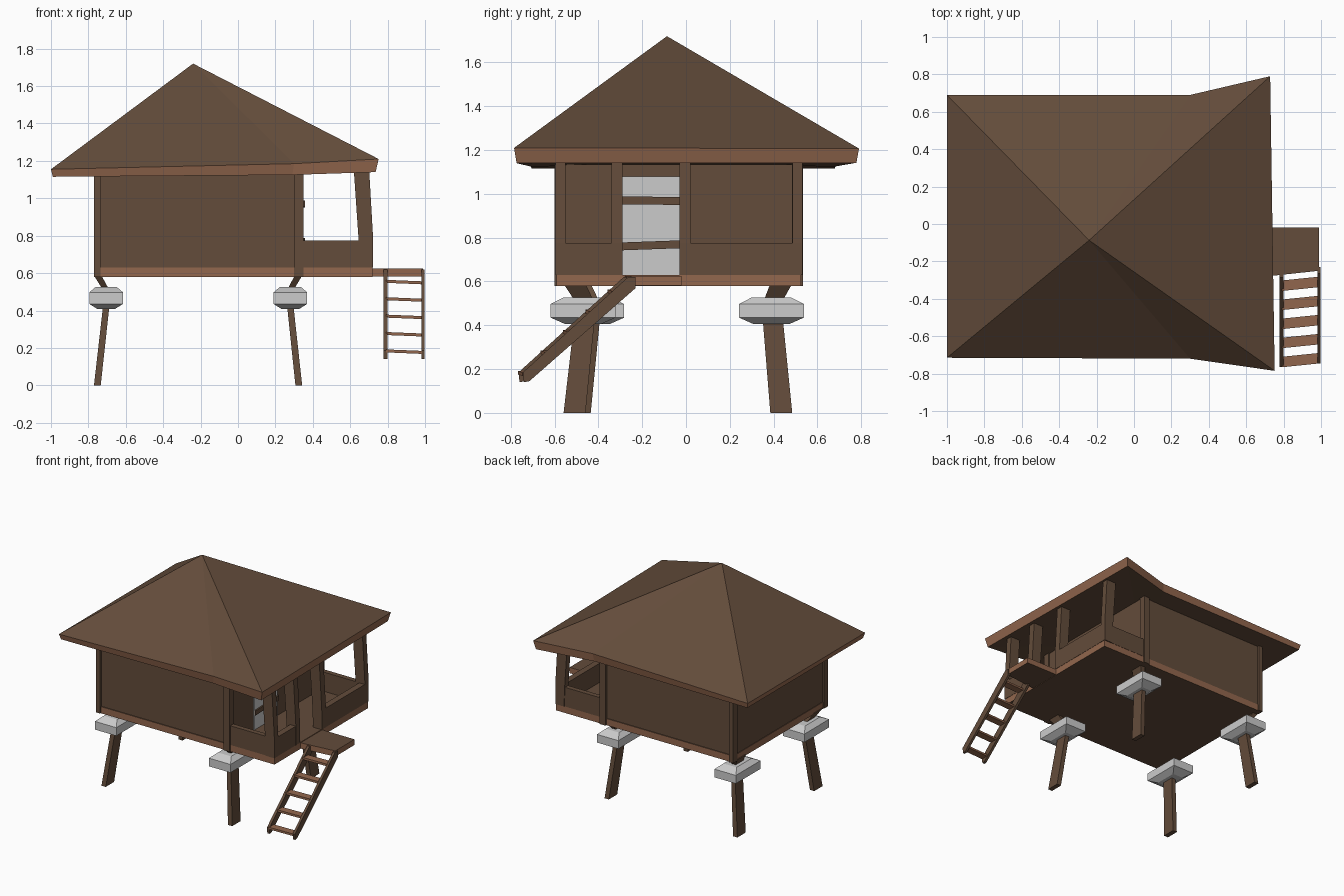
import bpy, bmesh
from mathutils import Vector

if "Cube" in bpy.data.objects:
    bpy.data.objects.remove(bpy.data.objects["Cube"])


def material(name, rgb):
    m = bpy.data.materials.new(name)
    m.diffuse_color = (*rgb, 1)
    m.use_nodes = True
    m.node_tree.nodes["Principled BSDF"].inputs["Base Color"].default_value = m.diffuse_color
    return m


DARK = material("dark_wood", (0.125, 0.072, 0.043))
LIGHT = material("light_wood", (0.29, 0.135, 0.075))


def loft_rings(name, rings, mat=None, side_mat=None):
    """Join rings of points from bottom to top and cap both ends."""
    bm = bmesh.new()
    vs = [[bm.verts.new(p) for p in r] for r in rings]
    n = len(vs[0])
    sides = []
    for a, b in zip(vs, vs[1:]):
        for i in range(n):
            j = (i + 1) % n
            sides.append(bm.faces.new((a[i], a[j], b[j], b[i])))
    bm.faces.new(vs[0][::-1])
    bm.faces.new(vs[-1])
    if side_mat:
        for f in sides:
            f.material_index = 1
    bmesh.ops.recalc_face_normals(bm, faces=bm.faces)
    me = bpy.data.meshes.new(name)
    bm.to_mesh(me)
    bm.free()
    for m in (mat, side_mat):
        if m:
            me.materials.append(m)
    ob = bpy.data.objects.new(name, me)
    bpy.context.collection.objects.link(ob)
    return ob


def loft(name, sections, mat=None, side_mat=None):
    """Sections are rectangles (x0, x1, y0, y1, z)."""
    return loft_rings(name, [[(a, c, z), (b, c, z), (b, d, z), (a, d, z)]
                             for a, b, c, d, z in sections], mat, side_mat)


def box(name, x0, x1, y0, y1, z0, z1, mat=None, side_mat=None):
    return loft(name, [(x0, x1, y0, y1, z0), (x0, x1, y0, y1, z1)], mat, side_mat)


def rect(cx, cy, hx, hy, z):
    return (cx - hx, cx + hx, cy - hy, cy + hy, z)


# Stilts: splayed leg, grey staddle stone, slanted stub up to the floor
for sx, tag_x in ((-1, "left"), (1, "right")):
    for sy, tag_y in ((-1, "front"), (1, "back")):
        tag = f"{tag_y}_{tag_x}"
        foot_x, top_x = (-0.752, -0.705) if sx < 0 else (0.325, 0.28)
        foot_y, top_y = (-0.497, -0.452) if sy < 0 else (0.435, 0.397)
        if sy < 0:
            shift = 0.012 * -sx
            foot_y += shift
            top_y += shift
        pad_y = 0.39 if sy > 0 else -0.45 - 0.02 * sx
        loft("leg_" + tag, [rect(foot_x, foot_y, 0.018, 0.05, 0),
                            rect(top_x, top_y, 0.017, 0.046, 0.42)], DARK)
        loft("staddle_stone_" + tag, [rect(top_x, pad_y, 0.045, 0.085, 0.407),
                                      rect(top_x, pad_y, 0.09, 0.148, 0.435),
                                      rect(top_x, pad_y, 0.09, 0.148, 0.497),
                                      rect(top_x, pad_y, 0.055, 0.09, 0.527)])
        loft("stub_" + tag, [rect(top_x, top_y, 0.017, 0.043, 0.51),
                             rect(foot_x, foot_y, 0.02, 0.05, 0.59)], DARK)

# Floor slab and closed room
box("floor", -0.765, 0.72, -0.592, 0.525, 0.58, 0.63, DARK, LIGHT)
box("room_walls", -0.76, 0.34, -0.585, 0.518, 0.63, 1.135, DARK)

# Room corner posts
for x0, x1 in ((-0.77, -0.735), (0.30, 0.35)):
    for y0, y1 in ((-0.60, -0.55), (0.485, 0.535)):
        box("room_post", x0, x1, y0, y1, 0.58, 1.135, DARK)

# Grey door with two slightly tilted battens
box("door", 0.335, 0.347, -0.30, -0.02, 0.63, 1.08)
for z, dz in ((0.969, -0.003), (0.765, 0.01)):
    batten = box("door_batten", 0.345, 0.357, -0.30, -0.02, z - 0.018, z + 0.018, DARK)
    for v in batten.data.vertices:
        v.co.z += dz * (1 if v.co.y > -0.16 else -1) / 2

# Porch: low walls and posts leaning inwards
for y0, y1 in ((-0.592, -0.555), (0.49, 0.527)):
    box("porch_side_wall", 0.35, 0.72, y0, y1, 0.63, 0.775, DARK)
for y0, y1 in ((-0.595, -0.29), (-0.03, 0.53)):
    box("porch_front_wall", 0.675, 0.722, y0, y1, 0.63, 0.775, DARK)
for y0, y1 in ((-0.597, -0.55), (-0.34, -0.29), (-0.03, 0.02), (0.487, 0.532)):
    loft("porch_post", [(0.65, 0.723, y0, y1, 0.63), (0.645, 0.723, y0, y1, 0.775),
                        (0.62, 0.702, y0, y1, 1.14)], DARK)

# Landing outside the porch
plan = [(0.71, -0.28), (0.99, -0.25), (0.99, -0.02), (0.71, -0.02)]
loft_rings("landing", [[(x, y, z) for x, y in plan] for z in (0.582, 0.625)], DARK, LIGHT)

# Ladder: two sloping rails and five rungs
rail = [(-0.76, 0.14), (-0.735, 0.145), (-0.25, 0.57), (-0.25, 0.62), (-0.285, 0.62), (-0.765, 0.185)]
for x0, x1, dy in ((0.778, 0.798, 0), (0.98, 0.998, 0.02)):
    loft_rings("ladder_rail", [[(x, y + dy, z) for y, z in rail] for x in (x0, x1)], DARK)
for i in range(5):
    y, z = -0.728 + 0.102 * i, 0.172 + 0.093 * i
    rung = box("ladder_rung", 0.79, 0.985, y - 0.028, y + 0.028, z, z + 0.016, LIGHT)
    for v in rung.data.vertices:
        right = v.co.x > 0.9
        v.co.y += 0.01 if right else -0.01
        v.co.z += -0.004 if right else 0.004

# Hipped roof with flared porch corners: soffit, light fascia, four slopes
eave = [(-1, -0.715, 1.155), (0.30, -0.72, 1.185), (0.752, -0.785, 1.21),
        (0.728, 0.79, 1.207), (0.30, 0.69, 1.185), (-1, 0.69, 1.155)]
depth = [0.04, 0.06, 0.07, 0.065, 0.06, 0.04]
bm = bmesh.new()
top = [bm.verts.new(p) for p in eave]
low = [bm.verts.new((x * 0.985 - 0.005, y * 0.985, z - d)) for (x, y, z), d in zip(eave, depth)]
apex = bm.verts.new((-0.24, -0.087, 1.72))
under = bm.verts.new((-0.1, -0.03, 1.135))
for i in range(6):
    j = (i + 1) % 6
    bm.faces.new((top[i], top[j], apex))
    bm.faces.new((low[j], low[i], under))
    bm.faces.new((low[i], low[j], top[j], top[i])).material_index = 1
bmesh.ops.recalc_face_normals(bm, faces=bm.faces)
me = bpy.data.meshes.new("roof")
bm.to_mesh(me)
bm.free()
me.materials.append(DARK)
me.materials.append(LIGHT)
bpy.context.collection.objects.link(bpy.data.objects.new("roof", me))
